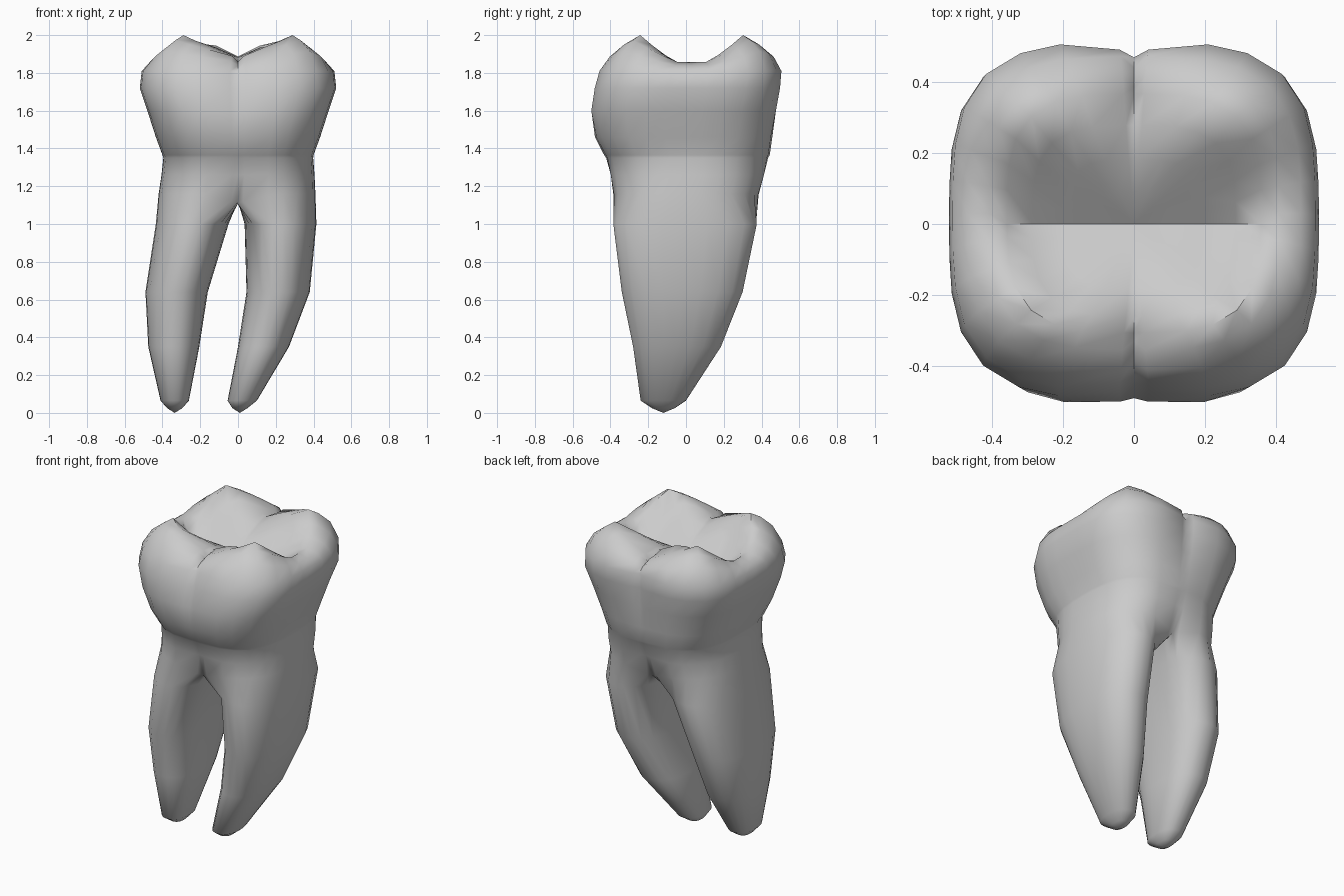
import bpy, bmesh
from math import sin, cos, pi

if "Cube" in bpy.data.objects:
    bpy.data.objects.remove(bpy.data.objects["Cube"])

N, M = 32, 7            # points around the crown, points along the fork saddle
H = N // 2
bm = bmesh.new()

# directions around the tooth, starting at the front, tightened at the grooves
dirs = [-pi / 2 + 2 * pi * k / N for k in range(N)]
for k, s in ((1, -1), (H - 1, 1), (H + 1, -1), (N - 1, 1)):
    dirs[k] += s * pi / N * 1.2


def outline(a, ext, n):
    """Superellipse point at direction a inside x0, x1, y0, y1."""
    x0, x1, y0, y1 = ext
    rx, ry = (x1 - x0) / 2, (y1 - y0) / 2
    c, s = cos(a), sin(a)
    r = (abs(c) ** n + abs(s) ** n) ** (-1 / n)
    return (x0 + x1) / 2 + rx * r * c, (y0 + y1) / 2 + ry * r * s


def ring(z, ext, n, pinch, width, dip=0.0):
    """Closed ring starting at the front, pinched in at x = 0."""
    out = []
    for a in dirs:
        x, y = outline(a, ext, n)
        f = max(0, 1 - abs(x) / width)
        out.append(bm.verts.new((x, y * (1 - pinch * f), z - dip * f)))
    return out


def loft(a, b):
    for i in range(len(a)):
        j = (i + 1) % len(a)
        bm.faces.new((a[i], a[j], b[j], b[i]))


def cap(loop, co):
    v = bm.verts.new(co)
    for i in range(len(loop)):
        bm.faces.new((loop[i], loop[(i + 1) % len(loop)], v))


# trunk and crown wall, from the fork upwards
walls = [
    (1.16, (-.42, .41, -.405, .405), 2.6, .15, .19, .05),
    (1.26, (-.405, .405, -.415, .43), 2.7, .06, .19, 0),
    (1.35, (-.395, .398, -.43, .442), 2.8, .02, .2, 0),
    (1.365, (-.40, .40, -.437, .447), 2.9, .01, .2, 0),
    (1.46, (-.435, .435, -.485, .46), 3.0, .01, .1, 0),
    (1.60, (-.48, .48, -.51, .485), 3.2, .04, .08, 0),
    (1.72, (-.52, .52, -.49, .505), 3.4, .075, .08, 0),
    (1.81, (-.51, .51, -.465, .512), 3.4, .085, .08, 0),
]
rings = [ring(*w) for w in walls]
for a, b in zip(rings, rings[1:]):
    loft(a, b)


def cusp(a):
    """1 at a cusp, 0 at a groove; the side ridges stay flat for longer."""
    q = abs((a % pi) - pi / 2) / (pi / 2)      # 0 = front/back, 1 = sides
    if q <= .01:
        return 0
    return min(1, .2 + 1.6 * q) if q < .5 else min(1, max(0, (.86 - q) / .36))


def floor(x, y):
    """Trough along x, crossed by a groove at x = 0, closed by end ridges."""
    y = abs(y)
    groove = .5 * max(0, y - .12) * max(0, 1 - abs(x) / .15)
    z = 1.765 + .72 * y - groove
    return max(z, 1.765 + max(0, abs(x) - .3) * .9)


# chewing surface: rim with four cusps, then the floor
top, prev = (-.51, .51, -.45, .51), rings[-1]
for t, low, rise in [(.92, 1.84, .075), (.80, 1.858, .115), (.70, 1.845, .155),
                     (.56, 0, 0), (.38, 0, 0), (.19, 0, 0)]:
    cur = []
    for k, a in enumerate(dirs):
        x, y = outline(a, top, 3.3)
        x, y = x * t, (y - .03) * t + min(.03, .03 * max(0, (t - .5) / .2))
        if k in (0, H) and t > .75:
            y *= .93
        z = low + rise * cusp(a) if low else floor(x, y)
        if t == .70 and k in (N // 4, 3 * N // 4):
            y, z = 0, 1.81
        cur.append(bm.verts.new((x, y, z)))
    if not low:                                # keep the long groove straight
        cur[N // 4].co.y = cur[3 * N // 4].co.y = 0
        for k in (N // 4, 3 * N // 4):
            cur[k].co.z = floor(cur[k].co.x, 0)
    loft(prev, cur)
    prev = cur
cap(prev, (0, 0, 1.76))

# saddle between the roots, running back to front
base = rings[0]
yf, yb = base[0].co.y, base[H].co.y
steps = [(i + 1) / (M + 1) for i in range(M)]
saddle = [bm.verts.new((0, yb + (yf - yb) * u, 1.10 + .02 * sin(pi * u))) for u in steps]

# two roots: sections as z, inner x, outer x, y0, y1
roots = {
    1: [(1.0, .035, .415, -.385, .375), (.64, .045, .38, -.34, .30),
        (.35, 0, .27, -.28, .185), (.065, -.055, .10, -.24, 0), (.025, -.03, .05, -.18, -.06)],
    -1: [(1.0, -.05, -.435, -.385, .375), (.64, -.16, -.49, -.34, .30),
         (.35, -.205, -.475, -.28, .185), (.065, -.26, -.41, -.24, 0), (.025, -.295, -.375, -.18, -.06)],
}
reach = pi * .76        # outer wall wraps round to the inner corners
angles = [reach * (2 * i / H - 1) for i in range(H + 1)]
angles += [reach + 2 * (pi - reach) * u for u in steps]
for side, sections in roots.items():
    prev = [base[(side * i) % N] for i in range(H + 1)] + saddle
    for z, xi, xo, y0, y1 in sections:
        cur = []
        for a in angles:
            x, y = outline(a, (side * xi, side * xo, y0, y1), 2.4)
            cur.append(bm.verts.new((side * x, y, z)))
        loft(prev, cur)
        prev = cur
    z, xi, xo, y0, y1 = sections[-1]
    cap(prev, ((xi + xo) / 2, (y0 + y1) / 2, 0))

bmesh.ops.recalc_face_normals(bm, faces=bm.faces[:])
mesh = bpy.data.meshes.new("molar_tooth")
bm.to_mesh(mesh)
bm.free()
tooth = bpy.data.objects.new("molar_tooth", mesh)
bpy.context.collection.objects.link(tooth)
bpy.context.view_layer.objects.active = tooth
tooth.select_set(True)
bpy.ops.object.shade_smooth_by_angle(angle=0.95)
